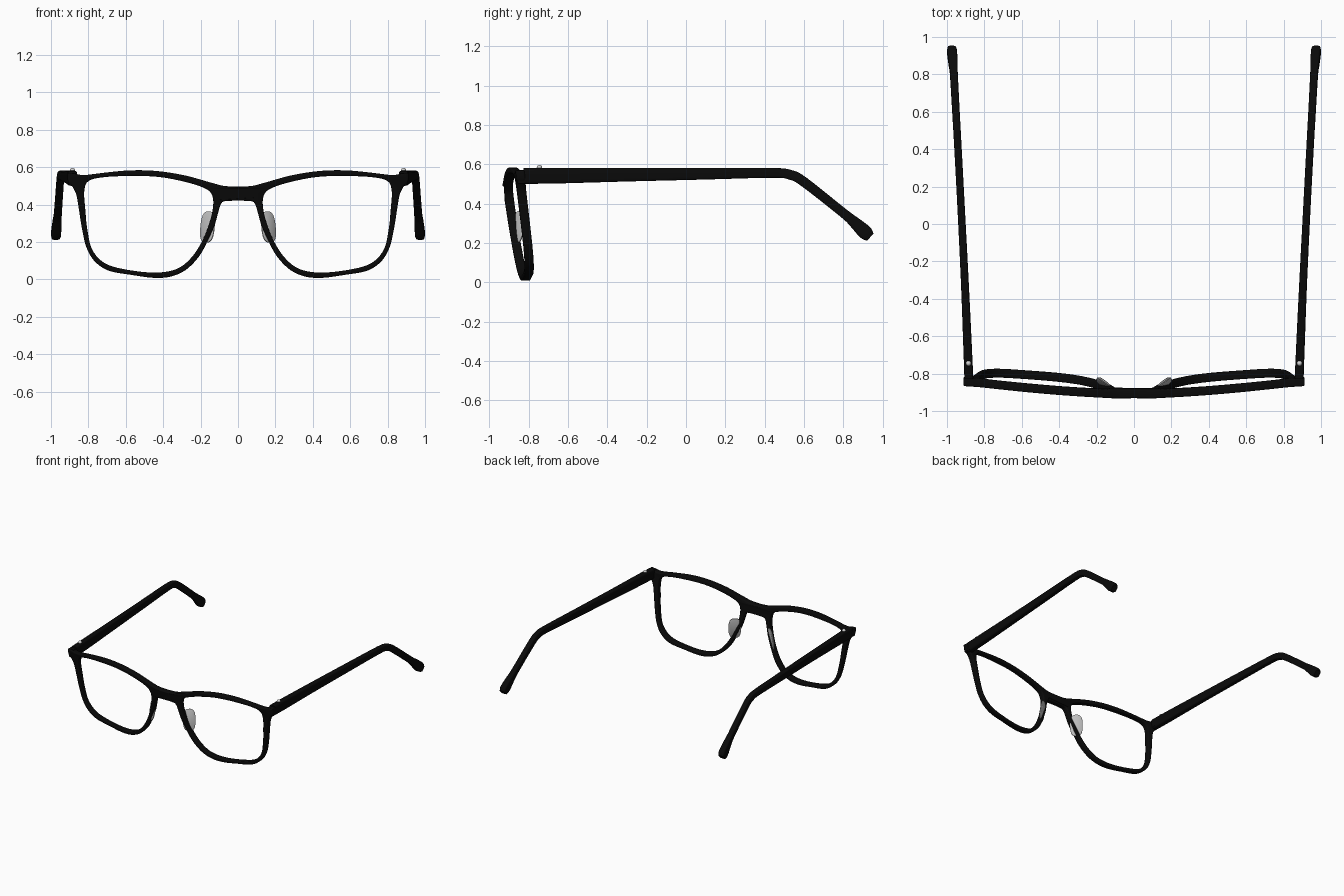
import bpy, bmesh, math
from mathutils import Vector, Matrix

if "Cube" in bpy.data.objects:
    bpy.data.objects.remove(bpy.data.objects["Cube"])


def material(name, rgb):
    m = bpy.data.materials.new(name)
    m.diffuse_color = (*rgb, 1)
    m.use_nodes = True
    m.node_tree.nodes["Principled BSDF"].inputs["Base Color"].default_value = m.diffuse_color
    return m


BLACK = material("black_acetate", (0.003, 0.003, 0.003))
PAD = material("clear_grey_silicone", (0.52, 0.52, 0.52))
STEEL = material("pale_steel", (0.65, 0.65, 0.65))


def smooth_path(pts, closed, steps=5):
    """Catmull-Rom interpolation through points of any dimension."""
    n, out = len(pts), []
    at = lambda i: pts[i % n] if closed else pts[max(0, min(n - 1, i))]
    for i in range(n if closed else n - 1):
        quad = list(zip(at(i - 1), at(i), at(i + 1), at(i + 2)))
        for s in range(steps):
            t = s / steps
            out.append([0.5 * (2 * b + (c - a) * t + (2 * a - 5 * b + 4 * c - d) * t * t
                               + (3 * b - a - 3 * c + d) * t ** 3) for a, b, c, d in quad])
    return out if closed else out + [list(pts[-1])]


def finish(name, bm, mat, mirror=True):
    bmesh.ops.recalc_face_normals(bm, faces=bm.faces)
    me = bpy.data.meshes.new(name)
    bm.to_mesh(me)
    bm.free()
    me.materials.append(mat)
    ob = bpy.data.objects.new(name, me)
    bpy.context.collection.objects.link(ob)
    if mirror:
        ob.modifiers.new("mirror", 'MIRROR')
    bpy.ops.object.select_all(action='DESELECT')
    ob.select_set(True)
    bpy.context.view_layer.objects.active = ob
    bpy.ops.object.shade_smooth_by_angle(angle=math.radians(40))
    return ob


def superellipse(n, power):
    pts = []
    for i in range(n):
        a = 2 * math.pi * (i + 0.5) / n
        c, s = math.cos(a), math.sin(a)
        pts.append((math.copysign(abs(c) ** (2 / power), c),
                    math.copysign(abs(s) ** (2 / power), s)))
    return pts


# Front frame: outline from bridge top, round the end piece and rim, to bridge bottom
half = [(0.06, 0.498), (0.14, 0.516), (0.28, 0.555), (0.43, 0.579), (0.57, 0.583),
        (0.70, 0.572), (0.82, 0.558), (0.87, 0.565), (0.905, 0.57), (0.912, 0.56),
        (0.908, 0.52), (0.885, 0.495), (0.864, 0.45), (0.85, 0.37), (0.834, 0.27),
        (0.81, 0.17), (0.765, 0.095), (0.69, 0.046), (0.57, 0.024), (0.45, 0.008),
        (0.36, 0.015), (0.28, 0.05), (0.21, 0.12), (0.165, 0.20), (0.125, 0.29),
        (0.105, 0.36), (0.09, 0.405), (0.06, 0.419)]
outline = half + [(-x, z) for x, z in reversed(half)]
opening = [(0.57, 0.553), (0.44, 0.549), (0.33, 0.532), (0.21, 0.50), (0.145, 0.462),
           (0.133, 0.39), (0.16, 0.28), (0.205, 0.18), (0.26, 0.105), (0.33, 0.055),
           (0.44, 0.036), (0.59, 0.051), (0.71, 0.085), (0.78, 0.16), (0.806, 0.27),
           (0.816, 0.37), (0.822, 0.47), (0.80, 0.525), (0.72, 0.546)]
curve = bpy.data.curves.new("frame_profile", 'CURVE')
curve.dimensions = '2D'
curve.fill_mode = 'BOTH'
curve.extrude = 0.015
curve.bevel_depth = 0.008
curve.offset = -0.008
curve.bevel_resolution = 2
for loop in (outline, opening, [(-x, z) for x, z in opening]):
    pts = smooth_path(loop, True)
    sp = curve.splines.new('POLY')
    sp.points.add(len(pts) - 1)
    for p, (x, z) in zip(sp.points, pts):
        p.co = (x, z, 0, 1)
    sp.use_cyclic_u = True
tmp = bpy.data.objects.new("frame_profile", curve)
bpy.context.collection.objects.link(tmp)
flat = bpy.data.meshes.new_from_object(tmp.evaluated_get(bpy.context.evaluated_depsgraph_get()))
bpy.data.objects.remove(tmp)
bm = bmesh.new()
bm.from_mesh(flat)
bpy.data.meshes.remove(flat)
bmesh.ops.remove_doubles(bm, verts=bm.verts, dist=1e-5)
# Stand it up, wrap it back at the sides and tilt the lower rims backwards
for v in bm.verts:
    x, z, d = v.co
    wrap = 0.074 * max(0, abs(x) - 0.1) / 0.8
    v.co = (x, -0.918 + wrap + 0.13 * (0.56 - z) - d, z)
finish("front_frame", bm, BLACK, mirror=False)

# Temples: x, y, z, half width, half height along the centre line
stations = [(0.883, -0.825, 0.540, 0.024, 0.040), (0.890, -0.65, 0.542, 0.023, 0.040),
            (0.905, -0.30, 0.547, 0.021, 0.035), (0.925, 0.10, 0.552, 0.020, 0.030),
            (0.943, 0.44, 0.556, 0.020, 0.025), (0.948, 0.53, 0.546, 0.020, 0.025),
            (0.952, 0.60, 0.510, 0.020, 0.025), (0.963, 0.80, 0.352, 0.021, 0.024),
            (0.967, 0.855, 0.306, 0.024, 0.029), (0.971, 0.90, 0.264, 0.026, 0.036),
            (0.973, 0.922, 0.243, 0.026, 0.034), (0.974, 0.937, 0.229, 0.022, 0.024)]
path = smooth_path(stations, False, 4)
section = superellipse(20, 5)
bm = bmesh.new()
rings = []
for i, (x, y, z, w, h) in enumerate(path):
    a, b = path[max(0, i - 1)], path[min(len(path) - 1, i + 1)]
    t = Vector((0, b[1] - a[1], b[2] - a[2])).normalized()
    up = Vector((0, -t.z, t.y))
    rings.append([bm.verts.new(Vector((x + w * u, y, z)) + up * h * v) for u, v in section])
for r, q in zip(rings, rings[1:]):
    for j in range(len(r)):
        k = (j + 1) % len(r)
        bm.faces.new((r[j], r[k], q[k], q[j]))
bm.faces.new(rings[0])
bm.faces.new(rings[-1])
finish("temples", bm, BLACK)

# Hinge blocks joining frame and temples
bm = bmesh.new()
bmesh.ops.create_cube(bm, size=1, matrix=Matrix.Translation((0.884, -0.825, 0.536))
                      @ Matrix.Diagonal((0.046, 0.07, 0.066, 1)))
bmesh.ops.bevel(bm, geom=bm.edges[:], offset=0.005, segments=2, affect='EDGES')
finish("hinge_blocks", bm, BLACK)

# Hinge pins
bm = bmesh.new()
bmesh.ops.create_uvsphere(bm, u_segments=16, v_segments=10, radius=0.014,
                          matrix=Matrix.Translation((0.885, -0.745, 0.582)))
finish("hinge_pins", bm, STEEL)

# Nose pads: thin rounded plates leaning against the nose side of each rim
u = Vector((0.8, 0.6, 0)).normalized()
v = Vector((-0.32, -0.06, 0.94))
v = (v - u * v.dot(u)).normalized()
n = u.cross(v)
centre = Vector((0.163, -0.853, 0.28))
bm = bmesh.new()
rings = []
for scale, depth in ((0.88, -0.007), (1, -0.003), (1, 0.003), (0.88, 0.007)):
    rings.append([bm.verts.new(centre + u * 0.046 * scale * a + v * 0.084 * scale * b + n * depth)
                  for a, b in superellipse(32, 2.8)])
for r, q in zip(rings, rings[1:]):
    for j in range(32):
        k = (j + 1) % 32
        bm.faces.new((r[j], r[k], q[k], q[j]))
bm.faces.new(rings[0])
bm.faces.new(rings[-1])
finish("nose_pads", bm, PAD)
